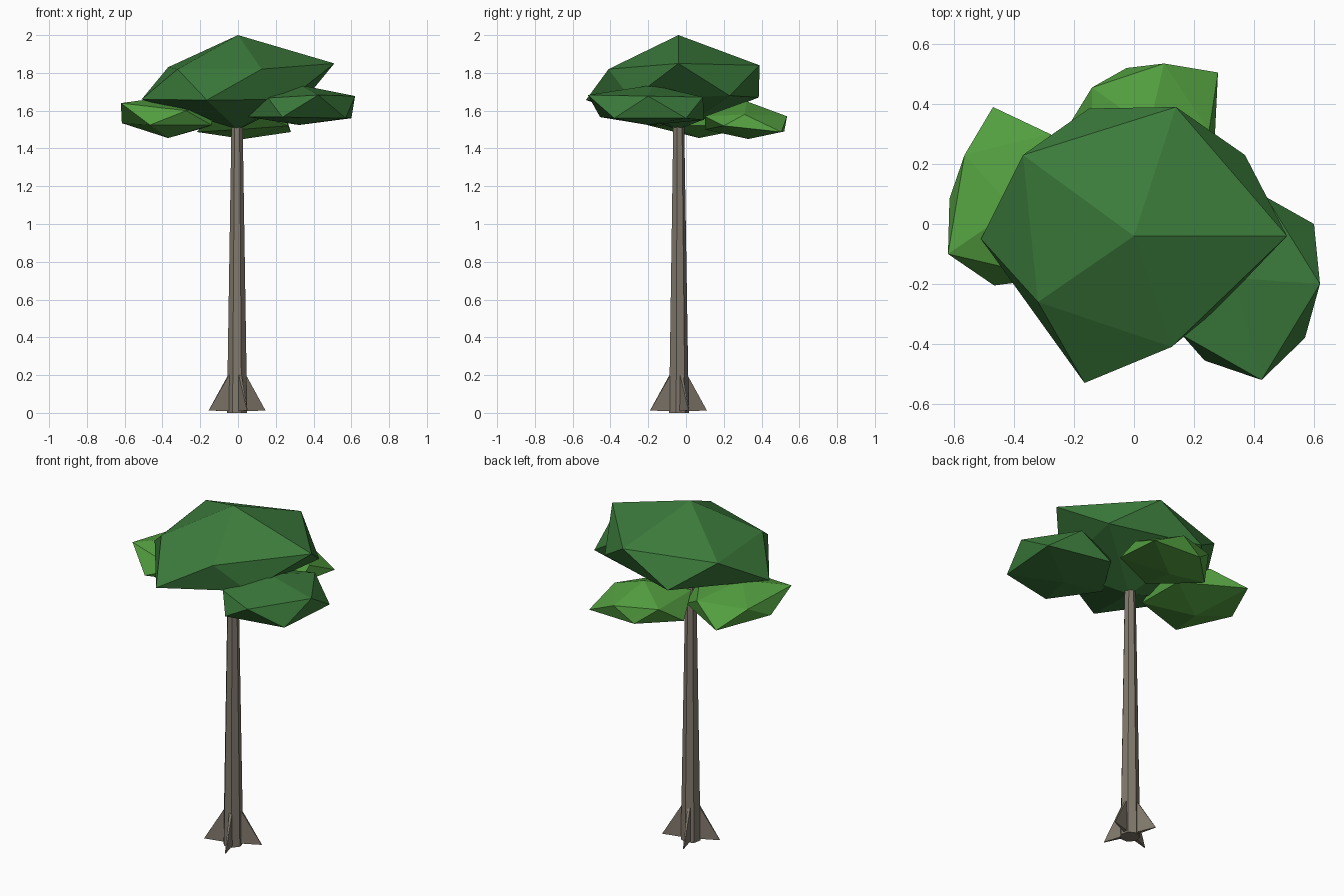
import bpy, bmesh, math
from mathutils import Matrix, Vector

if "Cube" in bpy.data.objects:
    bpy.data.objects.remove(bpy.data.objects["Cube"])


def material(name, rgb):
    m = bpy.data.materials.new(name)
    m.diffuse_color = (*rgb, 1)
    m.use_nodes = True
    m.node_tree.nodes["Principled BSDF"].inputs["Base Color"].default_value = m.diffuse_color
    return m


BARK = material("bark", (0.22, 0.19, 0.15))
DARK = material("dark_leaf", (0.045, 0.20, 0.045))
LIGHT = material("light_leaf", (0.085, 0.34, 0.05))


def finish(name, bm, mat):
    bmesh.ops.recalc_face_normals(bm, faces=bm.faces)
    mesh = bpy.data.meshes.new(name)
    bm.to_mesh(mesh)
    bm.free()
    mesh.materials.append(mat)
    ob = bpy.data.objects.new(name, mesh)
    bpy.context.collection.objects.link(ob)
    return ob


def leaf_clump(name, mat, top, upper, lower, bottom):
    """Uneven 20-sided clump: two staggered rings of five closed by two tips."""
    bm = bmesh.new()
    t, b = bm.verts.new(top), bm.verts.new(bottom)
    u = [bm.verts.new(p) for p in upper]
    l = [bm.verts.new(p) for p in lower]
    for i in range(5):
        j = (i + 1) % 5
        bm.faces.new((t, u[i], u[j]))
        bm.faces.new((u[i], l[i], u[j]))
        bm.faces.new((u[j], l[i], l[j]))
        bm.faces.new((b, l[j], l[i]))
    return finish(name, bm, mat)


# Trunk: tapered seven-sided column
CENTRE = Vector((-0.005, -0.04, 0))
HEIGHT = 1.56
bm = bmesh.new()
rings = []
for z, r in ((0, 0.055), (HEIGHT, 0.03)):
    rings.append([bm.verts.new(CENTRE + Vector((r * math.cos(a), r * math.sin(a), z)))
                  for a in (math.pi / 2 + math.tau * k / 7 for k in range(7))])
low, high = rings
for k in range(7):
    n = (k + 1) % 7
    bm.faces.new((low[k], low[n], high[n], high[k]))
bm.faces.new(low[::-1])
bm.faces.new(high)
finish("trunk", bm, BARK)

# Buttress roots: four thin wedges around the trunk foot
for k in range(4):
    bm = bmesh.new()
    turn = Matrix.Translation(CENTRE) @ Matrix.Rotation(math.radians(20 + 90 * k), 4, 'Z')
    sides = []
    for s in (-1, 1):
        profile = ((0.03, 0.012 * s, 0.01), (0.16, 0.002 * s, 0.012), (0.045, 0.008 * s, 0.205))
        sides.append([bm.verts.new(turn @ Vector(p)) for p in profile])
    a, b = sides
    bm.faces.new(a)
    bm.faces.new(b[::-1])
    for i in range(3):
        j = (i + 1) % 3
        bm.faces.new((a[i], b[i], b[j], a[j]))
    finish(f"root_{k + 1}", bm, BARK)

# Crown and the three smaller clumps below it
leaf_clump("main_crown", DARK, (0, -0.04, 2.0),
           [(0.51, -0.04, 1.85), (0.14, 0.39, 1.84), (-0.37, 0.23, 1.83),
            (-0.32, -0.26, 1.82), (0.125, -0.41, 1.82)],
           [(0.37, 0.23, 1.68), (-0.15, 0.385, 1.67), (-0.51, -0.05, 1.66),
            (-0.165, -0.53, 1.656), (0.27, -0.29, 1.66)],
           (0, -0.04, 1.5))
leaf_clump("right_clump", DARK, (0.333, -0.18, 1.735),
           [(0.62, -0.2, 1.677), (0.44, 0.09, 1.672), (0.137, -0.03, 1.67),
            (0.16, -0.37, 1.667), (0.425, -0.52, 1.683)],
           [(0.6, 0, 1.56), (0.24, 0.095, 1.55), (0.053, -0.2, 1.567),
            (0.235, -0.455, 1.566), (0.57, -0.38, 1.56)],
           (0.323, -0.2, 1.524))
leaf_clump("left_clump", LIGHT, (-0.4, 0.05, 1.67),
           [(-0.13, 0.05, 1.62), (-0.28, 0.3, 1.61), (-0.565, 0.23, 1.61),
            (-0.62, -0.1, 1.64), (-0.275, -0.18, 1.6)],
           [(-0.14, 0.2, 1.52), (-0.47, 0.39, 1.52), (-0.615, 0.085, 1.534),
            (-0.466, -0.205, 1.524), (-0.14, -0.1, 1.524)],
           (-0.37, 0.07, 1.455))
leaf_clump("back_clump", LIGHT, (0.05, 0.32, 1.65),
           [(0.25, 0.31, 1.58), (0.1, 0.535, 1.57), (-0.14, 0.455, 1.58),
            (-0.14, 0.15, 1.58), (0.13, 0.1, 1.57)],
           [(0.28, 0.505, 1.487), (-0.025, 0.52, 1.49), (-0.217, 0.33, 1.487),
            (0, 0.1, 1.5), (0.265, 0.2, 1.52)],
           (0.03, 0.33, 1.45))
